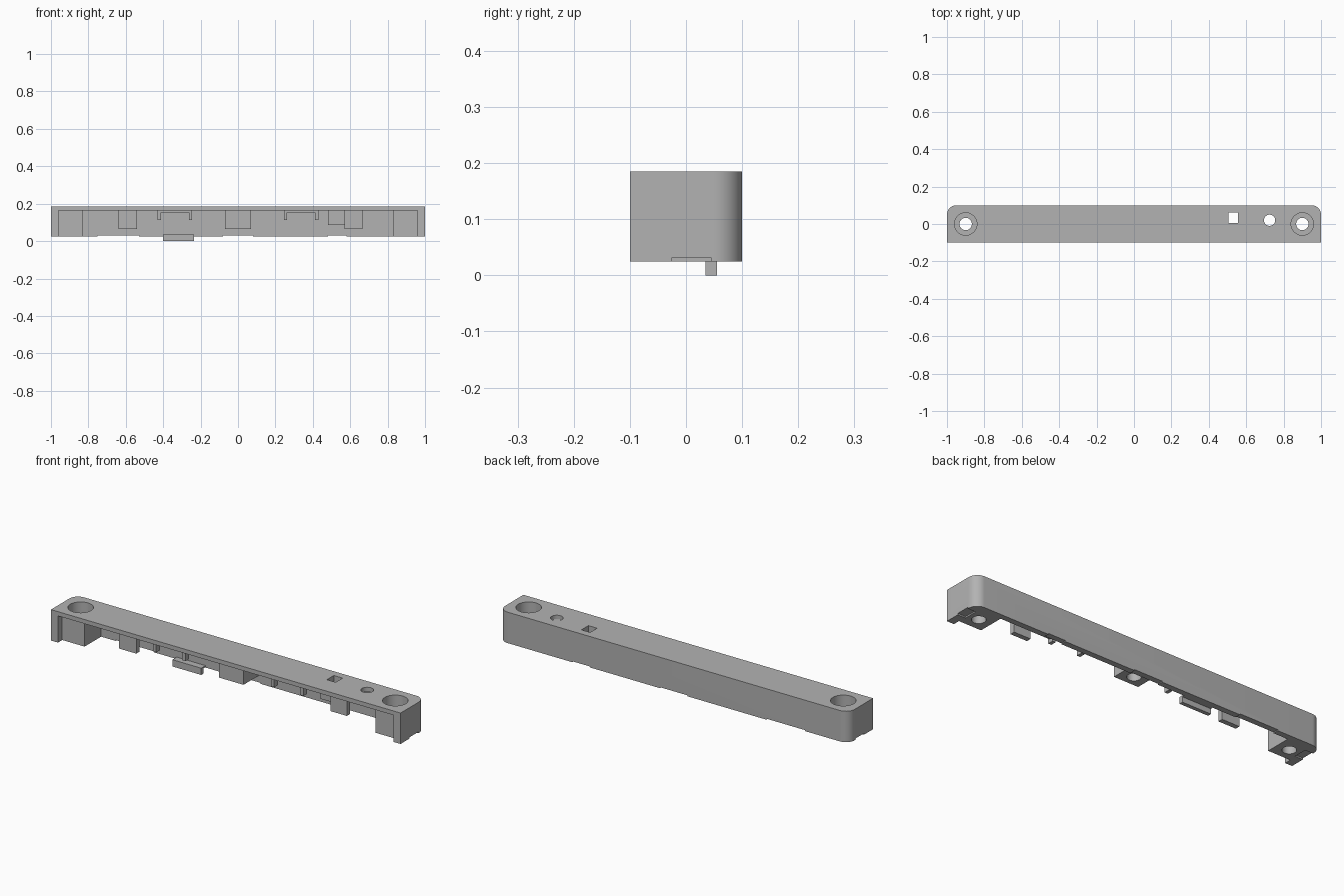
import bpy, bmesh, math

cube = bpy.data.objects.get("Cube")
if cube:
    bpy.data.objects.remove(cube)

grey = bpy.data.materials.new("plain grey")
grey.use_nodes = True
grey.diffuse_color = (0.45, 0.45, 0.45, 1)
grey.node_tree.nodes["Principled BSDF"].inputs["Base Color"].default_value = (0.45, 0.45, 0.45, 1)

BOTTOM, TOP, CEILING = 0.025, 0.185, 0.163
BACK = 0.07   # inner face of the back wall


def add_object(name, bm):
    bmesh.ops.recalc_face_normals(bm, faces=bm.faces)
    mesh = bpy.data.meshes.new(name)
    bm.to_mesh(mesh)
    bm.free()
    mesh.materials.append(grey)
    ob = bpy.data.objects.new(name, mesh)
    bpy.context.collection.objects.link(ob)
    return ob


def prism(name, outline, z0, z1):
    bm = bmesh.new()
    face = bm.faces.new([bm.verts.new((x, y, z0)) for x, y in outline])
    new = bmesh.ops.extrude_face_region(bm, geom=[face])["geom"]
    bmesh.ops.translate(bm, vec=(0, 0, z1 - z0),
                        verts=[v for v in new if isinstance(v, bmesh.types.BMVert)])
    return add_object(name, bm)


def box(name, x0, x1, y0, y1, z0, z1):
    return prism(name, [(x0, y0), (x1, y0), (x1, y1), (x0, y1)], z0, z1)


def cylinder(name, x, y, r, z0, z1):
    ring = [math.tau * i / 40 for i in range(40)]
    return prism(name, [(x + r * math.cos(a), y + r * math.sin(a)) for a in ring], z0, z1)


def combine(target, other, operation):
    mod = target.modifiers.new("join", "BOOLEAN")
    mod.operation, mod.solver, mod.object = operation, "EXACT", other
    bpy.context.view_layer.objects.active = target
    bpy.ops.object.modifier_apply(modifier=mod.name)
    bpy.data.objects.remove(other)


# Cover with rounded back corners, open at the front and below
R = 0.05
arc = [math.pi / 2 * i / 10 for i in range(11)]
right = [(1 - R + R * math.cos(a), 0.1 - R + R * math.sin(a)) for a in arc]
left = [(-x, y) for x, y in reversed(right)]
cover = prism("cover", [(-1, -0.1), (1, -0.1)] + right + left, BOTTOM, TOP)
combine(cover, box("cavity", -0.96, 0.96, -0.2, BACK, -0.1, CEILING), "DIFFERENCE")

# Screw bosses, hanging tabs and the housing under the square window
inside = [box("end_boss", s * 0.9 - 0.068, s * 0.9 + 0.068, -0.065, 0.08, BOTTOM, 0.17)
          for s in (-1, 1)]
inside.append(box("centre_boss", -0.07, 0.07, -0.055, 0.08, 0.065, 0.17))
inside.append(box("left_tab", 0.57, 0.665, -0.06, -0.035, 0.065, 0.17))
inside.append(box("right_tab", -0.64, -0.54, -0.06, -0.035, 0.065, 0.17))
inside.append(box("window_housing", 0.48, 0.58, -0.01, 0.08, 0.085, 0.17))

# Small clip frames below the ceiling
for s in (-1, 1):
    x0, x1 = sorted((s * 0.245, s * 0.43))
    inside.append(box("clip_bar", x0, x1, -0.08, -0.05, 0.152, 0.17))
    for a in (x0, x1 - 0.018):
        inside.append(box("clip_peg", a, a + 0.018, -0.08, -0.05, 0.113, 0.17))

# Locating tongue with a short bridge to the back wall
inside.append(box("tongue", -0.4, -0.235, 0.035, 0.055, 0, 0.035))
inside.append(box("tongue_bridge", -0.4, -0.235, 0.045, 0.08, BOTTOM + 0.002, 0.035))
for part in inside:
    combine(cover, part, "UNION")

# Countersunk screw holes, window, button hole and blind centre hole
cuts = []
for s in (-1, 1):
    cuts.append(cylinder("screw_head", s * 0.9, 0, 0.06, 0.07, 0.3))
    cuts.append(cylinder("screw_hole", s * 0.9, 0, 0.033, -0.1, 0.3))
cuts.append(cylinder("button_hole", 0.725, 0.02, 0.03, 0.1, 0.3))
cuts.append(cylinder("centre_hole", 0, 0, 0.033, 0, 0.15))
cuts.append(box("window", 0.505, 0.555, 0.005, 0.062, 0, 0.3))

# Shallow notches along the lower edges
for x0, x1 in ((-0.75, -0.53), (-0.08, 0.08), (0.48, 0.58)):
    cuts.append(box("back_notch", x0, x1, 0.06, 0.2, 0, 0.03))
for s in (-1, 1):
    x0, x1 = sorted((s * 0.955, s * 1.1))
    cuts.append(box("end_notch", x0, x1, -0.025, 0.045, 0, 0.032))
for part in cuts:
    combine(cover, part, "DIFFERENCE")

bpy.ops.object.select_all(action="DESELECT")
cover.select_set(True)
bpy.context.view_layer.objects.active = cover
bpy.ops.object.shade_smooth_by_angle(angle=math.radians(30))
